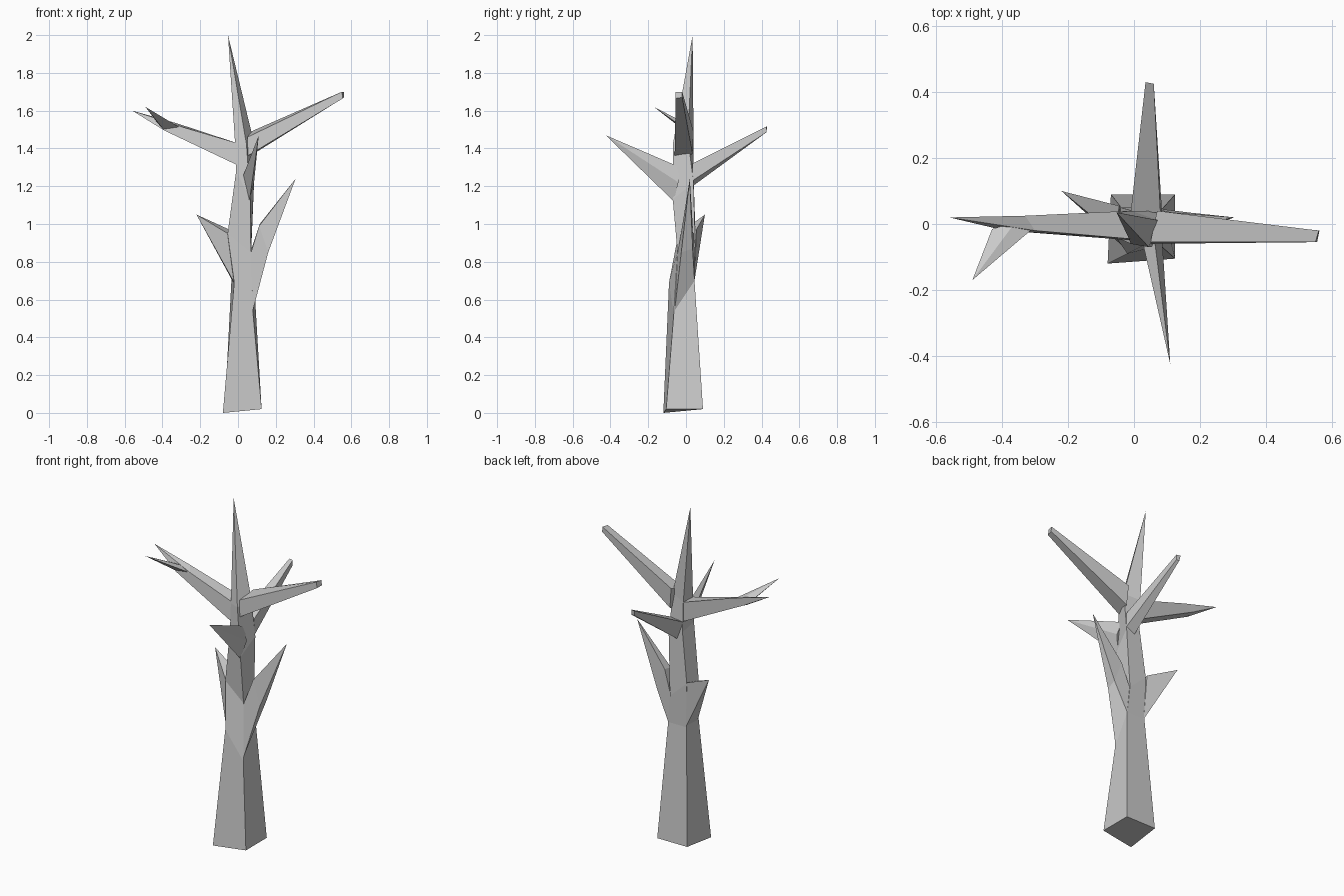
import bpy, bmesh


def loft(name, rings, tip=None):
    """Skin a chain of four-sided rings, ending in a flat cap or a point."""
    bm = bmesh.new()
    rows = [[bm.verts.new(p) for p in ring] for ring in rings]
    bm.faces.new(rows[0])
    for a, b in zip(rows, rows[1:]):
        for i in range(4):
            j = (i + 1) % 4
            bm.faces.new((a[i], a[j], b[j], b[i]))
    last = rows[-1]
    if tip:
        t = bm.verts.new(tip)
        for i in range(4):
            bm.faces.new((last[i], last[(i + 1) % 4], t))
    else:
        bm.faces.new(last)
    bmesh.ops.recalc_face_normals(bm, faces=bm.faces)
    me = bpy.data.meshes.new(name)
    bm.to_mesh(me)
    bm.free()
    ob = bpy.data.objects.new(name, me)
    bpy.context.collection.objects.link(ob)
    return ob


# Trunk: tapering and twisting up to the top spike
loft("trunk", [
    [(-.08, -.12, 0), (.125, -.105, .02), (.125, .09, .02), (-.07, .09, .02)],
    [(-.02, -.09, .69), (.08, -.065, .52), (.085, .045, .70), (-.035, .045, .70)],
    [(-.055, -.04, .95), (.068, -.045, .85), (.07, .05, .86), (-.04, .05, .96)],
    [(-.01, -.06, 1.28), (.065, -.07, 1.13), (.085, .04, 1.22), (-.005, .04, 1.25)],
    [(-.015, -.045, 1.42), (.045, -.07, 1.42), (.08, .01, 1.45), (-.01, .04, 1.43)],
], tip=(-.053, .035, 2.0))

# Lower branches
loft("lower_left_branch", [
    [(-.02, -.08, .69), (-.03, .045, .70), (-.045, .055, .97), (-.055, -.035, .95)],
], tip=(-.22, .10, 1.05))
loft("lower_right_branch", [
    [(.078, -.06, .54), (.085, .045, .70), (.068, .045, .86), (.066, -.045, .84)],
    [(.16, -.025, .85), (.165, .035, .87), (.115, .035, 1.0), (.112, -.02, .99)],
], tip=(.305, .02, 1.24))

# Middle branches
loft("front_branch", [
    [(.06, -.065, 1.12), (.085, -.04, 1.22), (.06, -.03, 1.30), (.025, -.05, 1.25)],
], tip=(.11, -.425, 1.47))
loft("back_branch", [
    [(.03, .035, 1.20), (.085, .035, 1.23), (.08, .035, 1.32), (-.01, .035, 1.31)],
    [(.04, .425, 1.485), (.06, .425, 1.485), (.06, .425, 1.515), (.035, .43, 1.515)],
])

# Upper branches and the twig
loft("upper_left_branch", [
    [(0, -.05, 1.31), (0, .035, 1.31), (-.01, .04, 1.43), (-.01, -.045, 1.43)],
    [(-.39, -.02, 1.495), (-.39, .022, 1.505), (-.33, .025, 1.535), (-.30, -.02, 1.515)],
], tip=(-.56, .02, 1.6))
loft("twig", [
    [(-.29, .0, 1.50), (-.39, -.01, 1.495), (-.43, -.015, 1.54), (-.36, .005, 1.53)],
], tip=(-.49, -.17, 1.62))
loft("upper_right_branch", [
    [(.05, -.06, 1.36), (.08, .035, 1.37), (.07, .04, 1.49), (.05, -.055, 1.46)],
    [(.555, -.055, 1.665), (.562, -.02, 1.67), (.56, -.02, 1.70), (.55, -.055, 1.70)],
])
